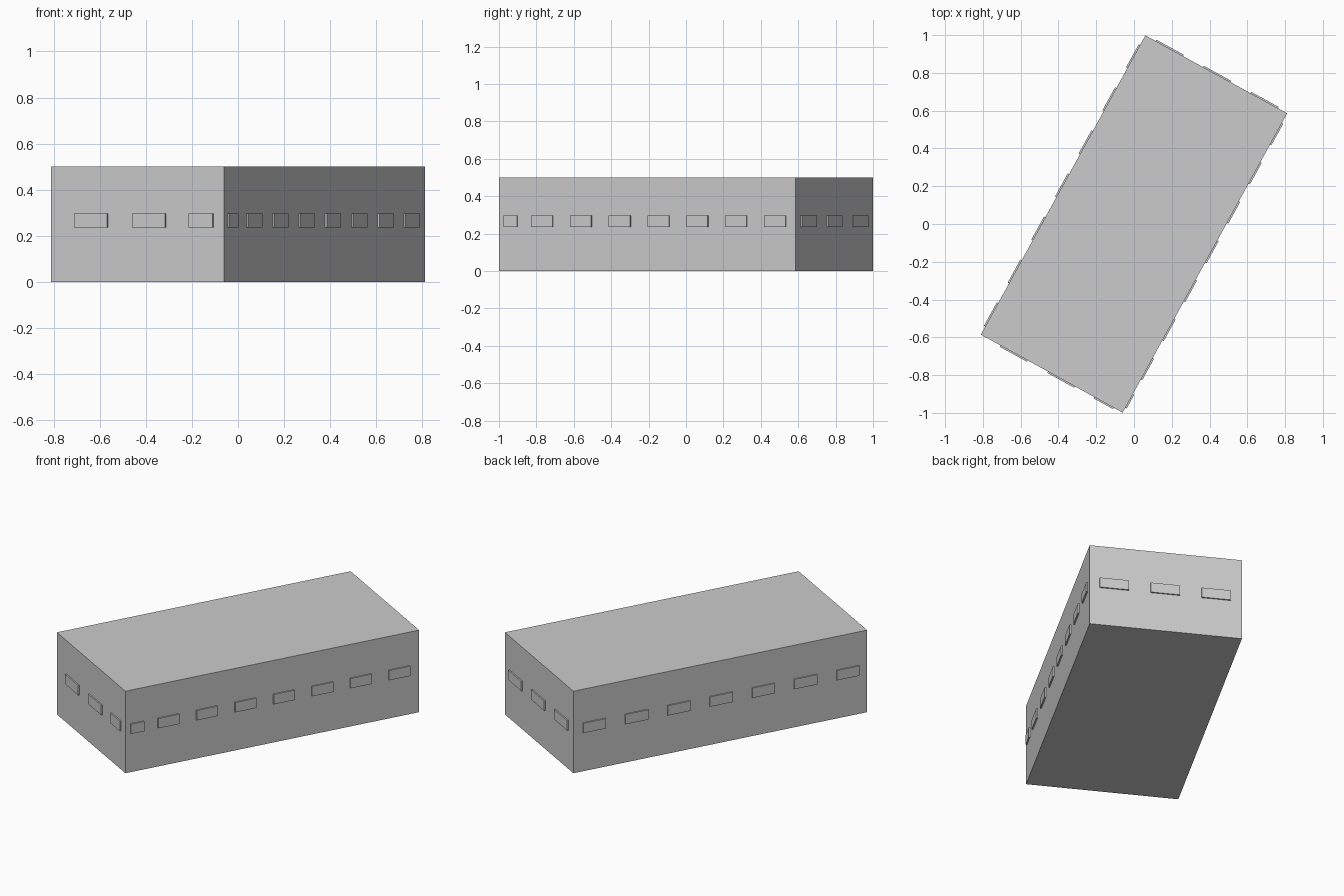
import bpy
import math
from mathutils import Matrix, Vector

if "Cube" in bpy.data.objects:
    bpy.data.objects.remove(bpy.data.objects["Cube"])

L, W, H = 1.808, 0.857, 0.5          # building length, width, height
ROT = Matrix.Rotation(math.radians(61.2), 4, 'Z')
DEPTH = 0.008                        # how far windows stand proud
Z0, Z1 = 0.236, 0.296


def box(name, lo, hi, mat):
    """Box between two corners, placed with a matrix."""
    lo, hi = Vector(lo), Vector(hi)
    bpy.ops.mesh.primitive_cube_add(size=1)
    ob = bpy.context.object
    ob.name = name
    size = hi - lo
    local = Matrix.Translation((lo + hi) / 2) @ Matrix.Diagonal((*size, 1))
    ob.data.transform(mat @ local)
    return ob


def window_row(name, turn, length, offset, spans):
    """Row of window panels on one wall; spans run left to right from outside."""
    mat = ROT @ Matrix.Rotation(math.radians(turn), 4, 'Z')
    for i, (a, b) in enumerate(spans):
        box(f"{name}_{i + 1}", (a - length / 2, -offset - DEPTH, Z0),
            (b - length / 2, -offset + DEPTH, Z1), mat)


def evenly(start, pitch, width, count):
    return [(start + i * pitch, start + i * pitch + width) for i in range(count)]


# Main block
box("building_block", (-L / 2, -W / 2, 0), (L / 2, W / 2, H), ROT)

# Long walls
window_row("right_window", 0, L, W / 2,
           [(0.03, 0.113)] + evenly(0.199, 0.2368, 0.13, 7))
window_row("left_window", 180, L, W / 2, evenly(0.058, 0.26, 0.14, 7))

# Short walls
window_row("back_window", 90, W, L / 2, evenly(0.056, 0.287, 0.165, 3))
window_row("front_window", -90, W, L / 2,
           evenly(0.119, 0.287, 0.163, 2) + [(0.685, 0.803)])
